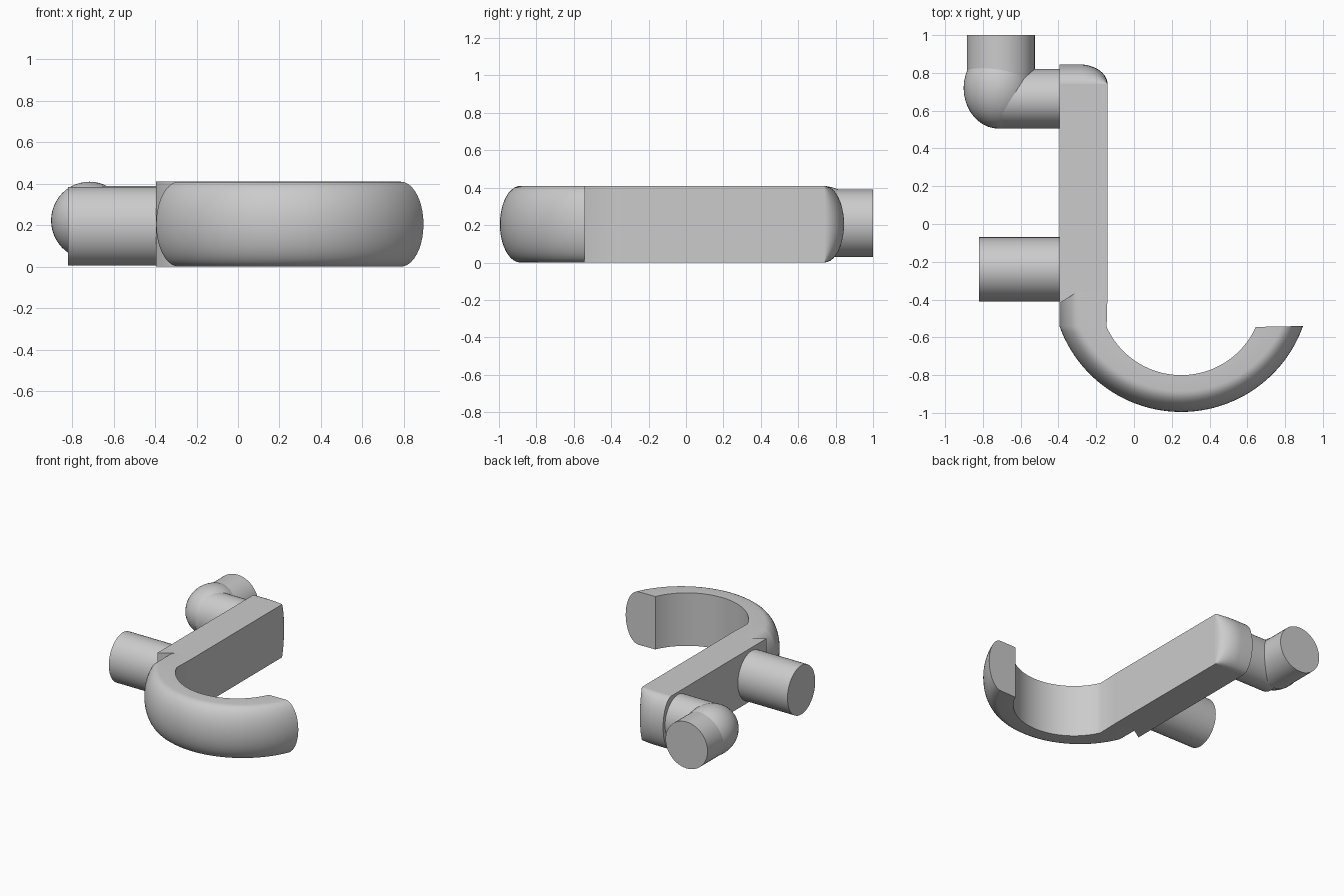
import bpy, bmesh, math
from mathutils import Vector

cube = bpy.data.objects.get("Cube")
if cube:
    bpy.data.objects.remove(cube, do_unlink=True)

H = 0.41  # thickness of the flat body

grey = bpy.data.materials.new("plain grey")
grey.use_nodes = True
COLOUR = (0.6, 0.6, 0.6, 1)
grey.diffuse_color = COLOUR
grey.node_tree.nodes["Principled BSDF"].inputs["Base Color"].default_value = COLOUR


def finish(bm, name):
    bmesh.ops.recalc_face_normals(bm, faces=bm.faces)
    mesh = bpy.data.meshes.new(name)
    bm.to_mesh(mesh)
    bm.free()
    mesh.materials.append(grey)
    obj = bpy.data.objects.new(name, mesh)
    bpy.context.collection.objects.link(obj)
    bpy.ops.object.select_all(action="DESELECT")
    obj.select_set(True)
    bpy.context.view_layer.objects.active = obj
    bpy.ops.object.shade_smooth_by_angle(angle=math.radians(35))
    return obj


def sweep_d(name, stations, steps=20):
    """Sweep a section that is square inside and bulging outside.
    Each station is (inner point, outer point, depth of the bulge)."""
    bm = bmesh.new()
    rings = []
    for inner, outer, depth in stations:
        inner, outer = Vector(inner), Vector(outer)
        out = (outer - inner).normalized()
        ring = [(inner.x, inner.y, 0), (inner.x, inner.y, H)]
        for i in range(steps + 1):
            a = math.pi / 2 - math.pi * i / steps
            p = outer - out * depth * (1 - math.cos(a))
            ring.append((p.x, p.y, H / 2 * (1 + math.sin(a))))
        rings.append([bm.verts.new(c) for c in ring])
    n = len(rings[0])
    for r, s in zip(rings, rings[1:]):
        for i in range(n):
            bm.faces.new((r[i], r[(i + 1) % n], s[(i + 1) % n], s[i]))
    bm.faces.new(rings[0])
    bm.faces.new(rings[-1])
    return finish(bm, name)


def arc(half, y_end, y_low, t):
    """Point on a sagging circular arc, t from -1 to 1."""
    sag = y_end - y_low
    r = (half ** 2 + sag ** 2) / (2 * sag)
    a = t * math.asin(half / r)
    return (0.25 + r * math.sin(a), y_low + r - r * math.cos(a))


def peg(name, start, end, ru, rz):
    """Elliptical rod; ru is the horizontal radius, rz the vertical one."""
    start, end = Vector(start), Vector(end)
    side = (end - start).normalized().cross(Vector((0, 0, 1)))
    bm = bmesh.new()
    rings = []
    for c in (start, end):
        rings.append([bm.verts.new(c + side * ru * math.cos(a) + Vector((0, 0, rz * math.sin(a))))
                      for a in (math.tau * i / 48 for i in range(48))])
        bm.faces.new(rings[-1])
    for i in range(48):
        j = (i + 1) % 48
        bm.faces.new((rings[0][i], rings[0][j], rings[1][j], rings[1][i]))
    return finish(bm, name)


# Curved hook with its short straight lead-in
stations = [((-0.14, -0.36), (-0.395, -0.36), 0.11)]
for k in range(49):
    t = -1 + k / 24
    stations.append((arc(0.395, -0.545, -0.80, t), arc(0.645, -0.54, -0.995, t), 0.11))
sweep_d("hook", stations)

# Straight square-edged arm
bm = bmesh.new()
outline = [(-0.395, -0.42), (-0.30, -0.36), (-0.14, -0.36), (-0.14, 0.74), (-0.395, 0.74)]
face = bm.faces.new([bm.verts.new((x, y, 0)) for x, y in outline])
top = bmesh.ops.extrude_face_region(bm, geom=[face])["geom"]
bmesh.ops.translate(bm, vec=(0, 0, H), verts=[v for v in top if isinstance(v, bmesh.types.BMVert)])
finish(bm, "arm")

# Rounded end of the arm, fading into the inner corner
stations = [((-0.395, 0.74), (-0.395, 0.845), 0.105)]
for k in range(17):
    a = math.pi / 2 * k / 16
    x = -0.29 + 0.15 * math.sin(a)
    bulge = max(0.105 * math.cos(a), 0.001)
    stations.append(((x, 0.74), (x, 0.74 + bulge), bulge))
sweep_d("arm_end", stations)

# Pegs on the side of the arm
peg("lower_peg", (-0.38, -0.24, 0.195), (-0.82, -0.24, 0.195), 0.17, 0.19)
peg("upper_peg", (-0.38, 0.663, 0.21), (-0.72, 0.663, 0.21), 0.158, 0.18)
peg("upper_peg_tip", (-0.705, 0.70, 0.21), (-0.705, 1.0, 0.21), 0.18, 0.18)

# Ball joint at the bend of the upper peg
bm = bmesh.new()
bmesh.ops.create_uvsphere(bm, u_segments=40, v_segments=24, radius=1)
bmesh.ops.scale(bm, vec=(0.185, 0.215, 0.187), verts=bm.verts)
bmesh.ops.translate(bm, vec=(-0.717, 0.72, 0.223), verts=bm.verts)
finish(bm, "elbow")
